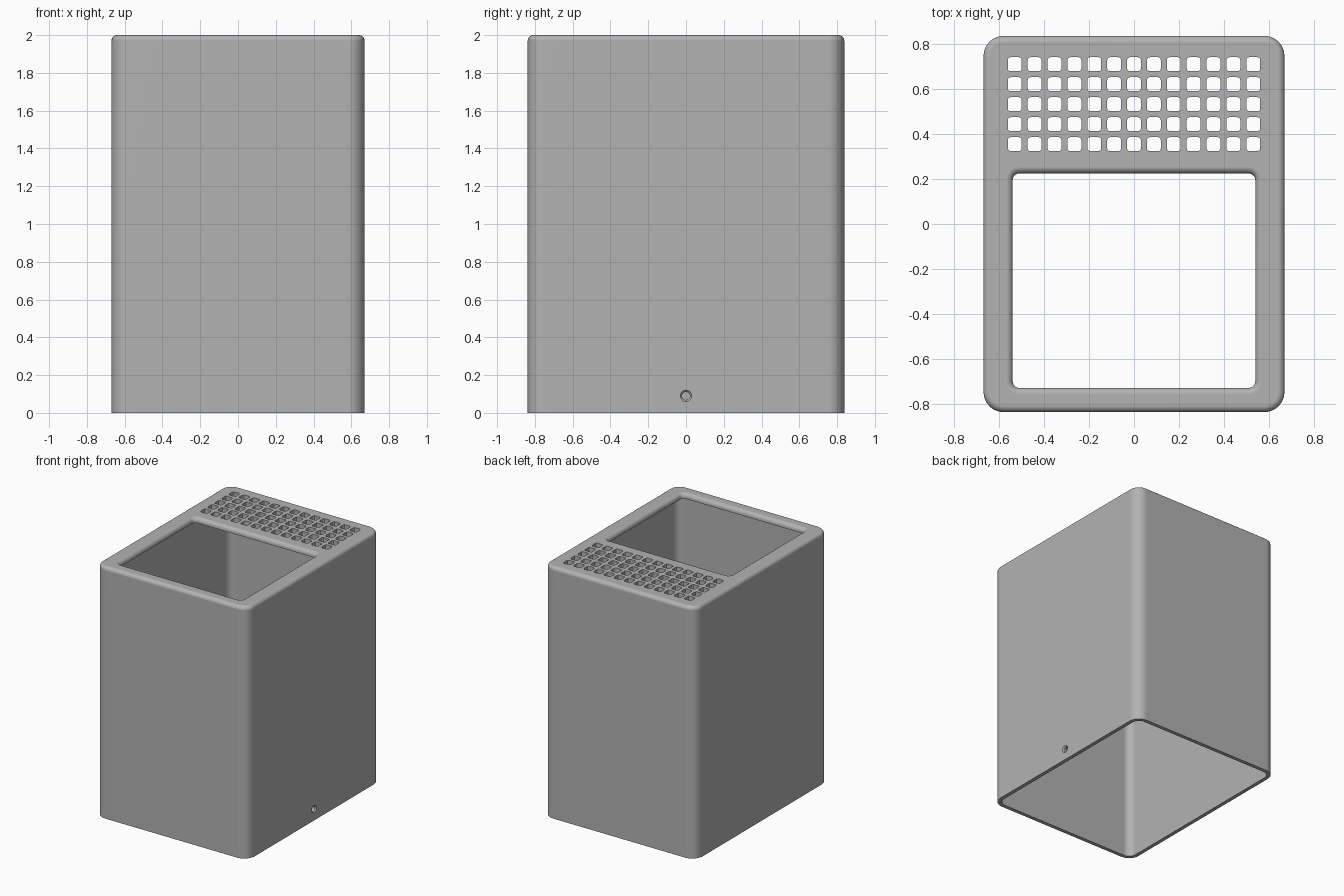
import bpy, bmesh
from math import pi, sin, cos, radians
from mathutils import Matrix

if "Cube" in bpy.data.objects:
    bpy.data.objects.remove(bpy.data.objects["Cube"], do_unlink=True)

HX, HY, TOP = 0.67, 0.838, 2.0
WALL, LID = 0.03, 0.04
CORNER, FILLET, STEPS = 0.09, 0.03, 6

grey = bpy.data.materials.new("plain grey")
grey.use_nodes = True
COLOUR = (0.45, 0.45, 0.45, 1)
grey.diffuse_color = COLOUR
grey.node_tree.nodes["Principled BSDF"].inputs["Base Color"].default_value = COLOUR


def rounded_ring(bm, cx, cy, hx, hy, r, z, steps):
    """Counter-clockwise rounded rectangle of vertices."""
    ring = []
    for q, (sx, sy) in enumerate([(1, 1), (-1, 1), (-1, -1), (1, -1)]):
        for i in range(steps + 1):
            a = (q + i / steps) * pi / 2
            ring.append(bm.verts.new((cx + sx * (hx - r) + r * cos(a),
                                      cy + sy * (hy - r) + r * sin(a), z)))
    return ring


def loft(bm, cx, cy, hx, hy, r, levels, steps=STEPS):
    """Closed solid through (offset, z) levels of one rounded rectangle."""
    rings = [rounded_ring(bm, cx, cy, hx + o, hy + o, r + o, z, steps) for o, z in levels]
    n = len(rings[0])
    for low, high in zip(rings, rings[1:]):
        for i in range(n):
            j = (i + 1) % n
            bm.faces.new((low[i], low[j], high[j], high[i]))
    bm.faces.new(rings[0][::-1])
    bm.faces.new(rings[-1])


def make_object(name, bm):
    mesh = bpy.data.meshes.new(name)
    bm.to_mesh(mesh)
    bm.free()
    mesh.materials.append(grey)
    ob = bpy.data.objects.new(name, mesh)
    bpy.context.collection.objects.link(ob)
    return ob


def arc(sign):
    """Quarter-round levels ending at the top plane."""
    angles = [i / STEPS * pi / 2 for i in range(STEPS + 1)]
    if sign < 0:
        return [(FILLET * (cos(a) - 1), TOP - FILLET + FILLET * sin(a)) for a in angles]
    return [(FILLET * (1 - cos(a)), TOP - FILLET + FILLET * sin(a)) for a in angles]


# Outer body with a rounded top edge
bm = bmesh.new()
loft(bm, 0, 0, HX, HY, CORNER, [(0, 0)] + arc(-1))
housing = make_object("housing", bm)

# Hollow, open at the bottom
cavity = bmesh.new()
loft(cavity, 0, 0, HX - WALL, HY - WALL, CORNER - WALL, [(0, -0.1), (0, TOP - LID)])

# Large top opening with a rounded lip
opening = bmesh.new()
loft(opening, 0, -0.2525, 0.54, 0.4775, 0.03,
     [(0, TOP - 0.2)] + arc(1) + [(FILLET, TOP + 0.1)])

# Grille of rounded square vents
vents = bmesh.new()
for col in range(-6, 7):
    for row in range(-2, 3):
        loft(vents, col * 0.0885, 0.5335 + row * 0.089, 0.031, 0.031, 0.013,
             [(0, TOP - 0.2), (0, TOP + 0.1)], 3)

# Countersunk screw hole low on the left wall
screw = bmesh.new()
for r1, r2, depth, x in [(0.021, 0.021, 0.2, HX - 0.02), (0.02, 0.04, 0.02, HX)]:
    bmesh.ops.create_cone(screw, cap_ends=True, segments=32, radius1=r1, radius2=r2,
                          depth=depth,
                          matrix=Matrix.Translation((x, 0, 0.09)) @ Matrix.Rotation(pi / 2, 4, "Y"))

bpy.context.view_layer.objects.active = housing
housing.select_set(True)
for name, cutter_bm in [("cavity_cutter", cavity), ("opening_cutter", opening),
                        ("vent_cutter", vents), ("screw_cutter", screw)]:
    cutter = make_object(name, cutter_bm)
    cut = housing.modifiers.new(name, "BOOLEAN")
    cut.operation = "DIFFERENCE"
    cut.solver = "EXACT"
    cut.use_self = name == "screw_cutter"
    cut.object = cutter
    bpy.ops.object.modifier_apply(modifier=cut.name)
    bpy.data.objects.remove(cutter, do_unlink=True)

# Smooth rounds, flat large faces
bpy.ops.object.shade_smooth_by_angle(angle=radians(30))
normals = housing.modifiers.new("weighted_normals", "WEIGHTED_NORMAL")
normals.keep_sharp = True
